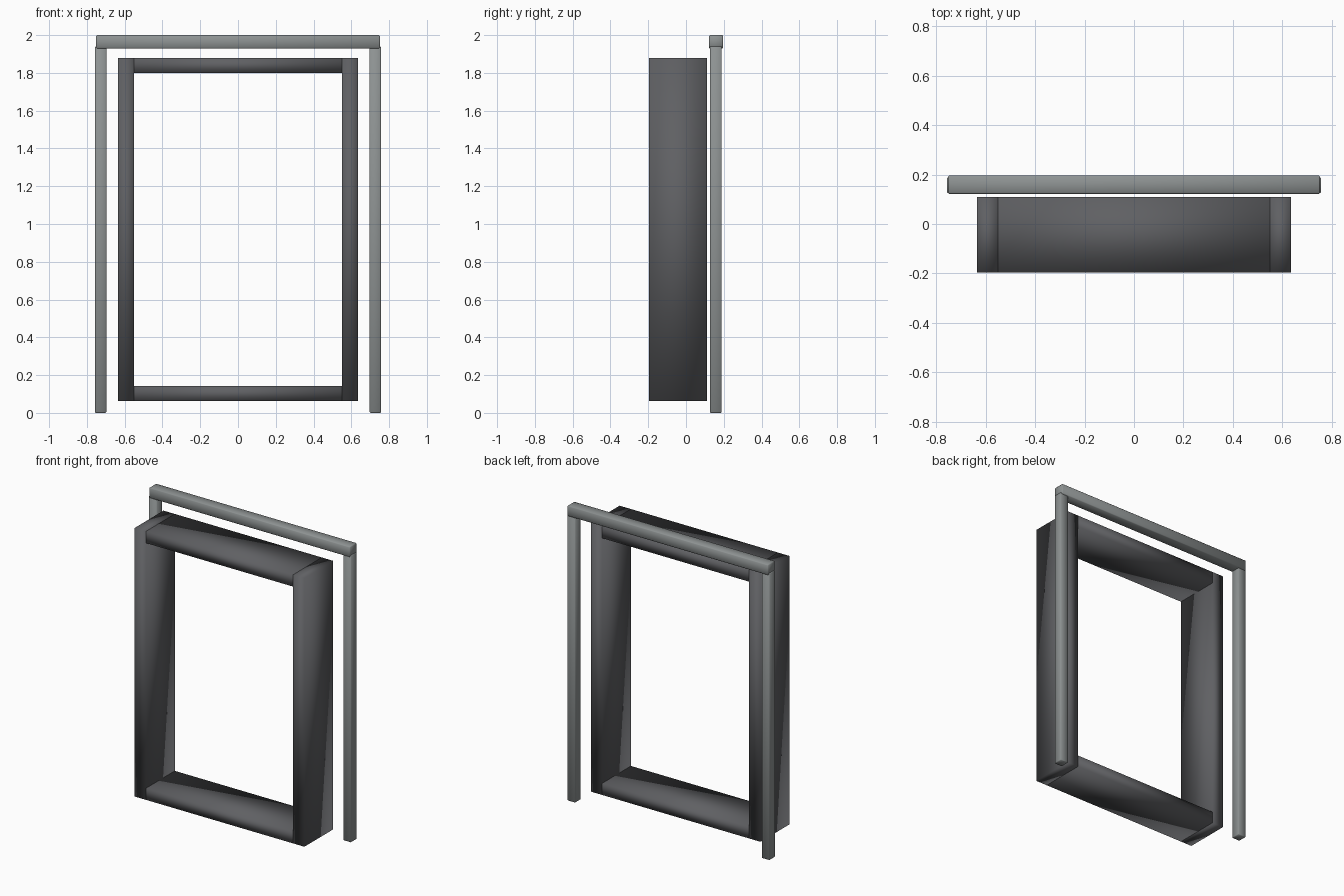
import bpy, bmesh

if "Cube" in bpy.data.objects:
    bpy.data.objects.remove(bpy.data.objects["Cube"])


def material(name, rgb):
    m = bpy.data.materials.new(name)
    m.diffuse_color = (*rgb, 1)
    m.use_nodes = True
    m.node_tree.nodes["Principled BSDF"].inputs["Base Color"].default_value = m.diffuse_color
    return m


DARK = material("dark_panel", (0.115, 0.117, 0.125))
METAL = material("grey_metal", (0.27, 0.29, 0.29))


def box(name, lo, hi, mat, bevel=0.0):
    bm = bmesh.new()
    bmesh.ops.create_cube(bm, size=1)
    for v in bm.verts:
        for i in range(3):
            v.co[i] = lo[i] if v.co[i] < 0 else hi[i]
    if bevel:
        bmesh.ops.bevel(bm, geom=bm.edges[:], offset=bevel, segments=1,
                        affect='EDGES', profile=0.5)
    for f in bm.faces:
        f.smooth = True
    me = bpy.data.meshes.new(name)
    bm.to_mesh(me)
    bm.free()
    me.materials.append(mat)
    ob = bpy.data.objects.new(name, me)
    bpy.context.collection.objects.link(ob)
    return ob


# deep inner frame: two side boards and two cross boards
Y0, Y1 = -0.197, 0.11
for side, s in (("left", -1), ("right", 1)):
    xs = sorted((s * 0.55, s * 0.635))
    box(f"frame_side_{side}", (xs[0], Y0, 0.063), (xs[1], Y1, 1.88), DARK)
for name, z0, z1 in (("bottom", 0.063, 0.142), ("top", 1.80, 1.88)):
    box(f"frame_{name}", (-0.55, Y0, z0), (0.55, Y1, z1), DARK)

# slim rear stand: two posts and a top rail
for side, s in (("left", -1), ("right", 1)):
    xs = sorted((s * 0.697, s * 0.757))
    box(f"post_{side}", (xs[0], 0.126, 0), (xs[1], 0.189, 1.94), METAL, 0.004)
box("top_rail", (-0.752, 0.122, 1.929), (0.752, 0.197, 2.0), METAL, 0.005)
